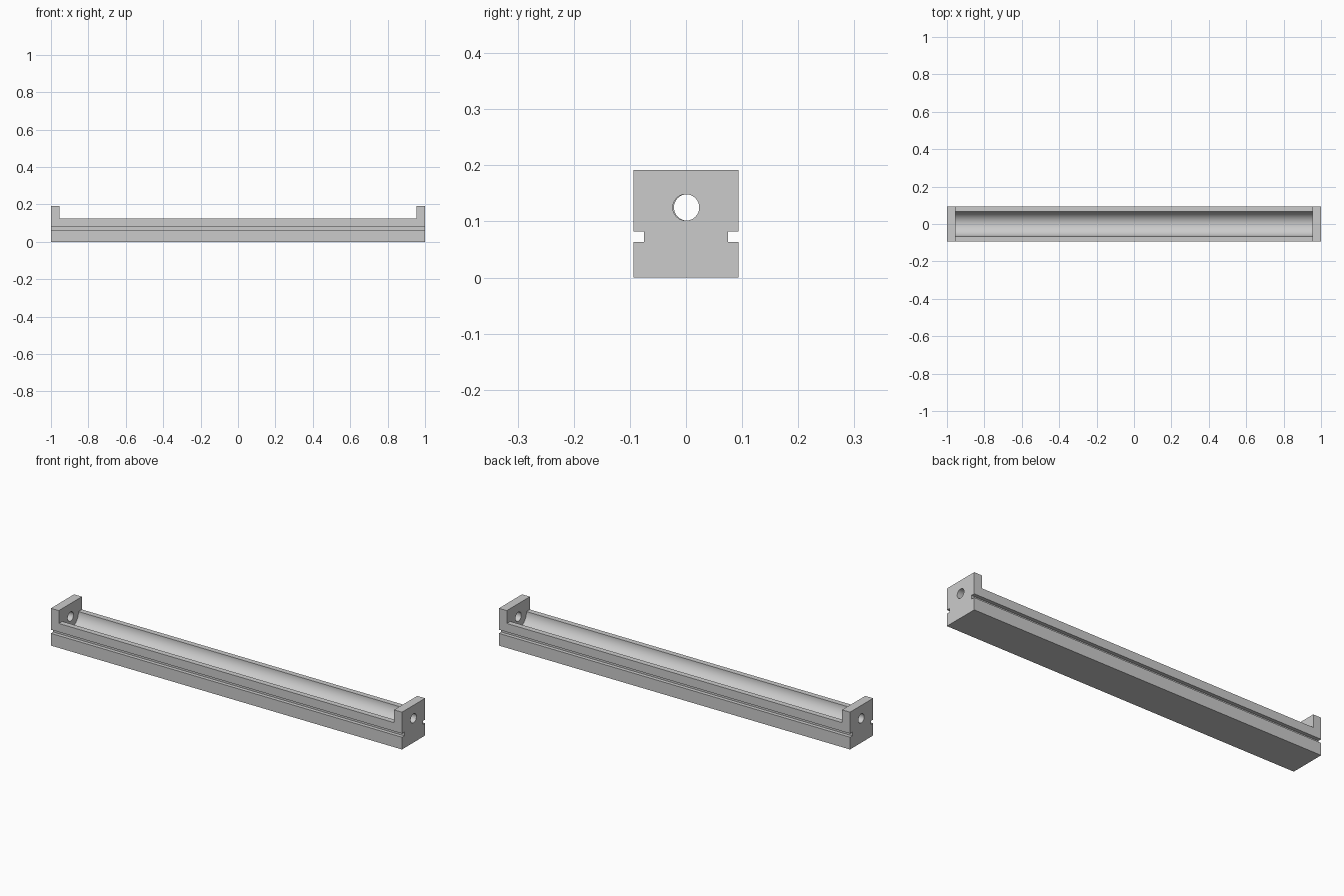
import bpy, bmesh, math

if "Cube" in bpy.data.objects:
    bpy.data.objects.remove(bpy.data.objects["Cube"])

HALF_W, HEIGHT = 0.094, 0.192
RIM_Z, TROUGH_R = 0.126, 0.066
HOLE_R, HOLE_Z = 0.0235, 0.125
INNER_X = 0.955

grey = bpy.data.materials.new("plain grey")
grey.diffuse_color = (0.6, 0.6, 0.6, 1)
grey.use_nodes = True
grey.node_tree.nodes["Principled BSDF"].inputs["Base Color"].default_value = grey.diffuse_color


def extrude_profile(name, points, x0, x1):
    """Solid prism of a (y, z) profile running along x."""
    bm = bmesh.new()
    face = bm.faces.new([bm.verts.new((x0, y, z)) for y, z in points])
    ext = bmesh.ops.extrude_face_region(bm, geom=[face])
    moved = [g for g in ext["geom"] if isinstance(g, bmesh.types.BMVert)]
    bmesh.ops.translate(bm, verts=moved, vec=(x1 - x0, 0, 0))
    bmesh.ops.recalc_face_normals(bm, faces=bm.faces)
    mesh = bpy.data.meshes.new(name)
    bm.to_mesh(mesh)
    bm.free()
    mesh.materials.append(grey)
    obj = bpy.data.objects.new(name, mesh)
    bpy.context.collection.objects.link(obj)
    return obj


def arc(radius, cy, cz, start, end, steps):
    return [(cy + radius * math.cos(start + (end - start) * i / steps),
             cz + radius * math.sin(start + (end - start) * i / steps))
            for i in range(steps + 1)]


# Long body with a square groove along each side
right = [(HALF_W, 0), (HALF_W, 0.063), (0.075, 0.063),
         (0.075, 0.082), (HALF_W, 0.082), (HALF_W, HEIGHT)]
left = [(-y, z) for y, z in reversed(right)]
body = extrude_profile("trough_body", right + left, -1, 1)

# Round channel and open space above it, between the end plates
channel = [(0.2, 0.3), (-0.2, 0.3), (-0.2, RIM_Z)]
channel += arc(TROUGH_R, 0, RIM_Z, math.pi, 2 * math.pi, 48)
channel += [(0.2, RIM_Z)]
cutters = [extrude_profile("channel_cutter", channel, -INNER_X, INNER_X)]

# Round hole through each end plate, the left one slightly off centre
for name, x, y in (("left_hole_cutter", -1, 0.002), ("right_hole_cutter", 1, 0)):
    circle = arc(HOLE_R, y, HOLE_Z, 0, 2 * math.pi, 48)[:-1]
    cutters.append(extrude_profile(name, circle, x - 0.07, x + 0.07))

for cutter in cutters:
    cutter.hide_render = True
    cutter.hide_set(True)
    mod = body.modifiers.new(cutter.name, "BOOLEAN")
    mod.operation = "DIFFERENCE"
    mod.solver = "EXACT"
    mod.object = cutter

# Apply the cuts, then smooth only the curved walls
bpy.context.view_layer.objects.active = body
body.select_set(True)
for mod in list(body.modifiers):
    bpy.ops.object.modifier_apply(modifier=mod.name)
bpy.ops.object.shade_smooth_by_angle(angle=math.radians(30))
